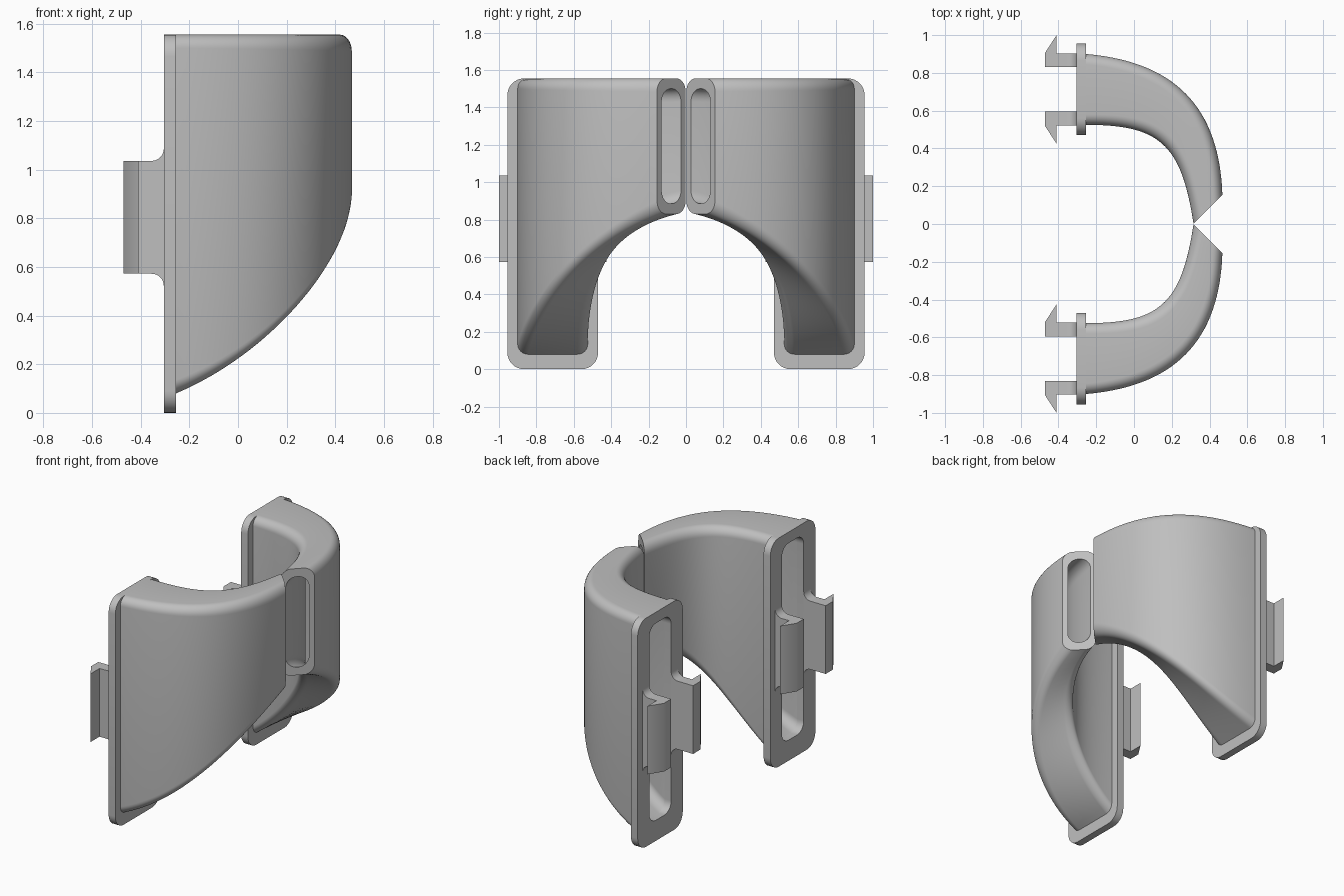
import bpy, bmesh, math
from mathutils import Vector

cube = bpy.data.objects.get("Cube")
if cube:
    bpy.data.objects.remove(cube, do_unlink=True)

grey = bpy.data.materials.new("light grey plastic")
grey.use_nodes = True
colour = (0.52, 0.52, 0.52, 1)
grey.diffuse_color = colour
grey.node_tree.nodes["Principled BSDF"].inputs["Base Color"].default_value = colour

TOP = 1.555
BACK, FACE = -0.305, -0.255   # flange thickness range in x
MID = 0.7125                  # centre line of each duct mouth


def finish(name, bm):
    bmesh.ops.remove_doubles(bm, verts=bm.verts, dist=1e-5)
    bmesh.ops.recalc_face_normals(bm, faces=bm.faces)
    mesh = bpy.data.meshes.new(name)
    bm.to_mesh(mesh)
    bm.free()
    mesh.materials.append(grey)
    obj = bpy.data.objects.new(name, mesh)
    bpy.context.collection.objects.link(obj)
    bpy.ops.object.select_all(action='DESELECT')
    obj.select_set(True)
    bpy.context.view_layer.objects.active = obj
    bpy.ops.object.shade_smooth_by_angle(angle=math.radians(35))


def rounded_ring(a, b, top, r, n=8):
    """Rounded section standing on the edge a-b, reaching up to z = top."""
    du = r / (b - a).xy.length
    ring = []
    for k, (right, up) in enumerate(((1, 1), (0, 1), (0, 0), (1, 0))):
        cu = 1 - du if right else du
        for i in range(n + 1):
            ang = math.pi / 2 * (k + i / n)
            p = a.lerp(b, cu + du * math.cos(ang))
            base = top - r if up else p.z + r
            p.z = base + r * math.sin(ang)
            ring.append(p)
    return ring


def tube(name, outer, inner, side):
    """Hollow solid from matching lists of outer and inner rings."""
    bm = bmesh.new()

    def add(rings):
        return [[bm.verts.new((p.x, p.y * side, p.z)) for p in r] for r in rings]

    o, i = add(outer), add(inner)
    strips = list(zip(o, o[1:])) + list(zip(i, i[1:])) + [(o[0], i[0]), (o[-1], i[-1])]
    for r, s in strips:
        for k in range(len(r)):
            j = (k + 1) % len(r)
            bm.faces.new((r[k], r[j], s[j], s[k]))
    finish(name, bm)


def prism(name, points, offset):
    bm = bmesh.new()
    face = bm.faces.new([bm.verts.new(p) for p in points])
    new = bmesh.ops.extrude_face_region(bm, geom=[face])["geom"]
    verts = [g for g in new if isinstance(g, bmesh.types.BMVert)]
    bmesh.ops.translate(bm, verts=verts, vec=offset)
    # the extrusion leaves the starting cap in place only if it is still there
    bmesh.ops.holes_fill(bm, edges=[e for e in bm.edges if e.is_boundary])
    finish(name, bm)


def bezier(pts, t):
    s = 1 - t
    return sum((p * w for p, w in zip(pts, (s**3, 3*s*s*t, 3*s*t*t, t**3))), Vector((0, 0, 0)))


# Lower corner paths of the curved duct
inner_path = [Vector(p) for p in ((FACE, .525, .08), (.13, .525, .37), (.25, .43, .78), (.315, .002, .83))]
outer_path = [Vector(p) for p in ((FACE, .90, .08), (.15, .865, .23), (.45, .68, .585), (.468, .155, .83))]


def build_duct(label, side):
    # Curved hollow duct
    shell, passage = [], []
    steps = 32
    for i in range(steps + 1):
        t = i / steps
        a, b = bezier(inner_path, t), bezier(outer_path, t)
        shell.append(rounded_ring(a, b, TOP, .055 + .015 * t))
        wall = .07 - .035 * t
        d = (b - a) * (wall / (b - a).xy.length)
        lift = Vector((0, 0, .06 - .005 * t))
        passage.append(rounded_ring(a + d + lift, b - d + lift, TOP - .075 + .02 * t, .07))
    tube(label + "_duct", shell, passage, side)

    # Mounting flange with slot
    rims, slots = [], []
    for x in (BACK, FACE):
        rims.append(rounded_ring(Vector((x, .47, 0)), Vector((x, .955, 0)), TOP, .09))
        slots.append(rounded_ring(Vector((x, .595, .14)), Vector((x, .83, .14)), TOP - .075, .07))
    tube(label + "_flange", rims, slots, side)

    # Snap clips: filleted arm plus barbed hook, one each side of the slot
    low, high, r, tip = .572, 1.036, .05, -.41
    for word, sgn in (("inner", -1), ("outer", 1)):
        def y(off):
            return side * (MID + sgn * off)
        arc = [(BACK - r + r * math.sin(q), r - r * math.cos(q))
               for q in (math.pi / 2 * k / 8 for k in range(9))]
        outline = [(tip, high)] + [(x, high + h) for x, h in arc]
        outline += [(x, low - h) for x, h in reversed(arc)] + [(tip, low)]
        prism(f"{label}_{word}_clip_arm", [(x, y(.1175), z) for x, z in outline],
              (0, y(.19) - y(.1175), 0))
        hook = ((tip, .1175), (-.47, .1175), (-.47, .195), (tip, .2875))
        prism(f"{label}_{word}_clip_hook", [(x, y(o), low) for x, o in hook],
              (0, 0, high - low))


build_duct("front", -1)
build_duct("back", 1)
